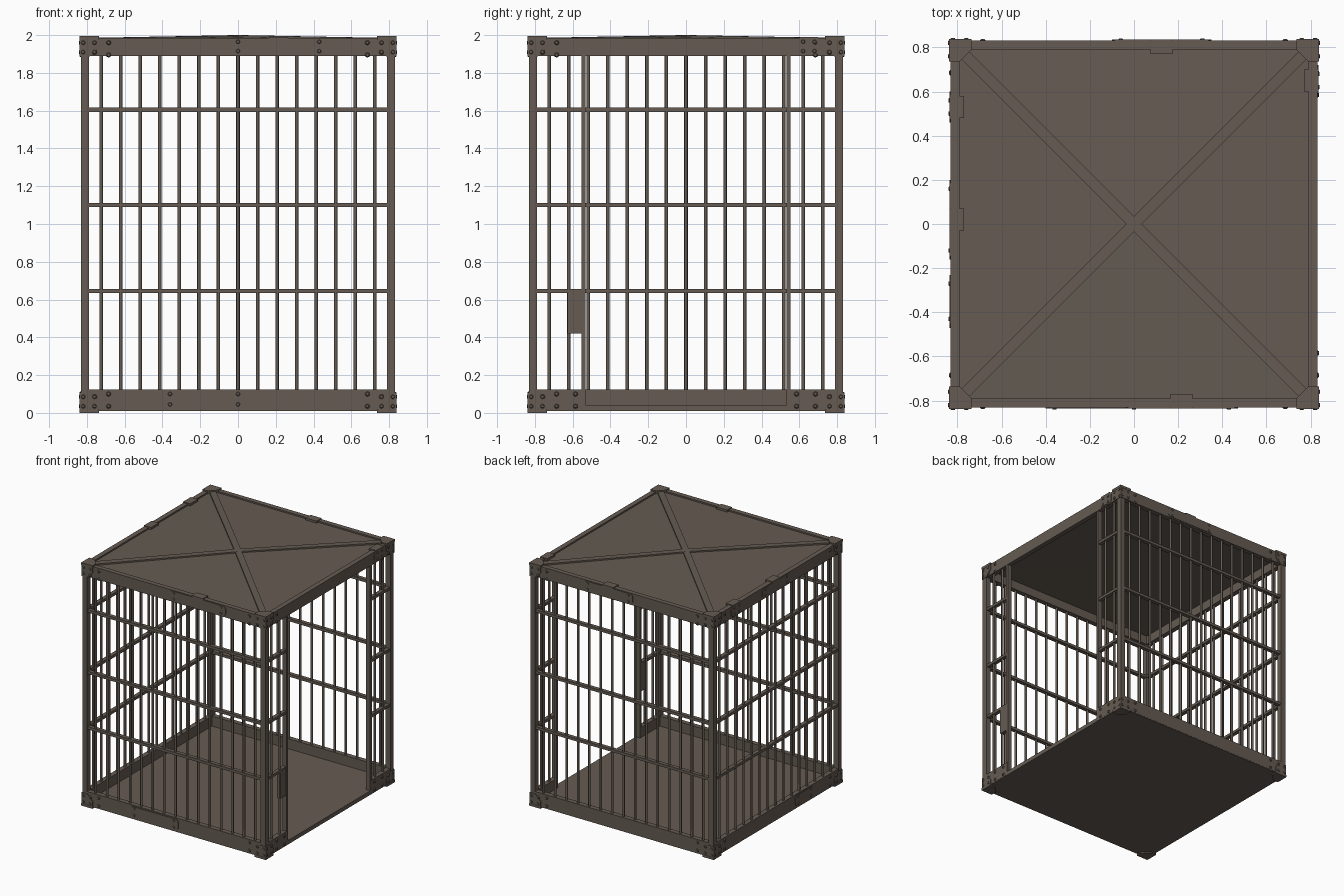
import bpy, bmesh, math
from mathutils import Matrix, Vector

if "Cube" in bpy.data.objects:
    bpy.data.objects.remove(bpy.data.objects["Cube"])

iron = bpy.data.materials.new("dull brown iron")
iron.diffuse_color = (0.13, 0.105, 0.085, 1)
iron.use_nodes = True
iron.node_tree.nodes["Principled BSDF"].inputs["Base Color"].default_value = iron.diffuse_color


def finish(name, bm, mat=Matrix()):
    bmesh.ops.transform(bm, matrix=mat, verts=bm.verts)
    bmesh.ops.recalc_face_normals(bm, faces=bm.faces)
    me = bpy.data.meshes.new(name)
    bm.to_mesh(me)
    bm.free()
    me.materials.append(iron)
    ob = bpy.data.objects.new(name, me)
    bpy.context.collection.objects.link(ob)
    return ob


def add_box(bm, x0, x1, y0, y1, z0, z1):
    m = Matrix.Translation(((x0 + x1) / 2, (y0 + y1) / 2, (z0 + z1) / 2))
    m = m @ Matrix.Diagonal((x1 - x0, y1 - y0, z1 - z0, 1))
    bmesh.ops.create_cube(bm, size=1, matrix=m)


def add_rod(bm, x, y, z0, z1, r):
    bmesh.ops.create_cone(bm, cap_ends=True, segments=8, radius1=r, radius2=r, depth=z1 - z0,
                          matrix=Matrix.Translation((x, y, (z0 + z1) / 2)))


def add_prism(bm, low, high):
    a = [bm.verts.new(p) for p in low]
    b = [bm.verts.new(p) for p in high]
    bm.faces.new(a)
    bm.faces.new(b[::-1])
    for i in range(len(a)):
        j = (i + 1) % len(a)
        bm.faces.new((a[i], a[j], b[j], b[i]))


def add_plate(bm, uz, d0, d1):
    """Flat plate on a wall: outline in (along, height), between depths d0 and d1."""
    add_prism(bm, [(u, -d0, z) for u, z in uz], [(u, -d1, z) for u, z in uz])


def add_rivet(bm, u, z, d=0.832):
    m = Matrix.Translation((u, -d - 0.003, z)) @ Matrix.Rotation(math.pi / 2, 4, 'X')
    bmesh.ops.create_cone(bm, cap_ends=True, segments=8, radius1=0.014, radius2=0.008,
                          depth=0.01, matrix=m)


def chamfered(u0, u1, z0, z1, c):
    return [(u0 + c, z0), (u1 - c, z0), (u1, z0 + c), (u1, z1 - c),
            (u1 - c, z1), (u0 + c, z1), (u0, z1 - c), (u0, z0 + c)]


RAILS = (0.645, 1.10, 1.605)
DOOR = 0.54
# repair plates on each wall: (start, end, is_top)
PATCHES = {
    "front": [(-0.04, 0.47, True), (-0.40, 0.04, False)],
    "right": [(0.58, 0.72, True)],
    "back": [(-0.35, 0.10, True)],
    "left": [(-0.60, -0.46, True), (-0.20, 0.16, True), (0.23, 0.47, False)],
}

for k, side in enumerate(("front", "right", "back", "left")):
    turn = Matrix.Rotation(k * math.pi / 2, 4, 'Z')
    door = side == "right"
    spans = [(-0.80, -DOOR), (DOOR, 0.80)] if door else [(-0.80, 0.80)]

    # top and bottom beams
    bm = bmesh.new()
    add_box(bm, -0.83, 0.83, -0.83, -0.79, 1.89, 1.985)
    for a, b in spans:
        add_box(bm, a, b, -0.83, -0.79, 0.015, 0.125)
    finish(side + "_beams", bm, turn)

    # flat cross rails
    bm = bmesh.new()
    for z in RAILS:
        for a, b in spans:
            add_box(bm, a, b, -0.825, -0.793, z - 0.011, z + 0.011)
    finish(side + "_rails", bm, turn)

    # upright round bars
    bm = bmesh.new()
    for i in range(-7, 8):
        u = i * 0.1035
        if not door or abs(u) > DOOR:
            add_rod(bm, u, -0.809, 0.10, 1.91, 0.0095)
    ob = finish(side + "_bars", bm, turn)
    for p in ob.data.polygons:
        p.use_smooth = len(p.vertices) == 4

    # corner plates, repair plates and rivets
    plates, rivets = bmesh.new(), bmesh.new()
    for s in (-1, 1):
        for top in (False, True):
            def h(z):
                return 1.995 - z if top else z
            shape = [(0.838, 0.004), (0.735, 0.004), (0.735, 0.06), (0.785, 0.108), (0.838, 0.108)]
            add_plate(plates, [(s * u, h(z)) for u, z in shape], 0.825, 0.836)
            for u, z in ((0.76, 0.035), (0.76, 0.085), (0.82, 0.035), (0.82, 0.085)):
                add_rivet(rivets, s * u, h(z), 0.834)
            for z in (0.035, 0.10):
                add_rivet(rivets, s * 0.685, h(z), 0.830)
                if door and not top:
                    add_rivet(rivets, s * 0.585, h(z), 0.830)
    for a, b, top in PATCHES[side]:
        z0, z1 = (1.90, 1.98) if top else (0.03, 0.115)
        add_plate(plates, chamfered(a, b, z0, z1, 0.015), 0.825, 0.835)
        for u in (a + 0.04, b - 0.04):
            for z in (z0 + 0.015, z1 - 0.015):
                add_rivet(rivets, u, z, 0.832)
        if top:  # clip folded over the roof edge
            m = (a + b) / 2
            add_box(plates, m - 0.05, m + 0.05, -0.835, -0.77, 1.97, 1.991)
    finish(side + "_plates", plates, turn)
    finish(side + "_rivets", rivets, turn)

# corner posts
bm = bmesh.new()
for sx in (-1, 1):
    for sy in (-1, 1):
        x, y = sx * 0.8105, sy * 0.8105
        add_box(bm, x - 0.0215, x + 0.0215, y - 0.0215, y + 0.0215, 0.01, 1.985)
finish("corner_posts", bm)

# gussets on the roof corners and feet under the floor corners
bm = bmesh.new()
outline = [(0.838, 0.838), (0.735, 0.838), (0.735, 0.79), (0.79, 0.735), (0.838, 0.735)]
for sx in (-1, 1):
    for sy in (-1, 1):
        for z0, z1 in ((0.0, 0.02), (1.975, 1.995)):
            add_prism(bm, [(sx * x, sy * y, z0) for x, y in outline],
                      [(sx * x, sy * y, z1) for x, y in outline])
finish("corner_gussets_and_feet", bm)

# floor plate with door sill
bm = bmesh.new()
add_box(bm, -0.829, 0.829, -0.829, 0.829, 0.01, 0.043)
finish("floor_plate", bm)

# shallow peaked roof plate
bm = bmesh.new()
ring = [(-0.8, -0.8), (0.8, -0.8), (0.8, 0.8), (-0.8, 0.8)]
for z0, z1 in ((1.973, 1.990), (1.962, 1.979)):
    v = [bm.verts.new((x, y, z0)) for x, y in ring]
    c = bm.verts.new((0, 0, z1))
    for i in range(4):
        bm.faces.new((v[i], v[(i + 1) % 4], c))
finish("roof_plate", bm)

# crossed straps on the roof
bm = bmesh.new()
for k in range(4):
    d = Vector((1, 0, 0))
    d.rotate(Matrix.Rotation(math.pi / 4 + k * math.pi / 2, 3, 'Z'))
    n = Vector((-d.y, d.x, 0)) * 0.025
    ends = []
    for r, zb in ((0.0, 1.985), (1.10, 1.970)):
        p = d * r
        ends.append([p - n + Vector((0, 0, zb)), p + n + Vector((0, 0, zb)),
                     p + n + Vector((0, 0, zb + 0.015)), p - n + Vector((0, 0, zb + 0.015))])
    add_prism(bm, *ends)
finish("roof_straps", bm)

# door jambs and lock box on the right wall
bm = bmesh.new()
for s in (-1, 1):
    y = s * 0.543
    add_box(bm, 0.79, 0.828, y - 0.011, y + 0.011, 0.02, 1.90)
finish("door_jambs", bm)
bm = bmesh.new()
add_box(bm, 0.792, 0.826, -0.628, -0.54, 0.42, 0.645)
finish("lock_box", bm)
